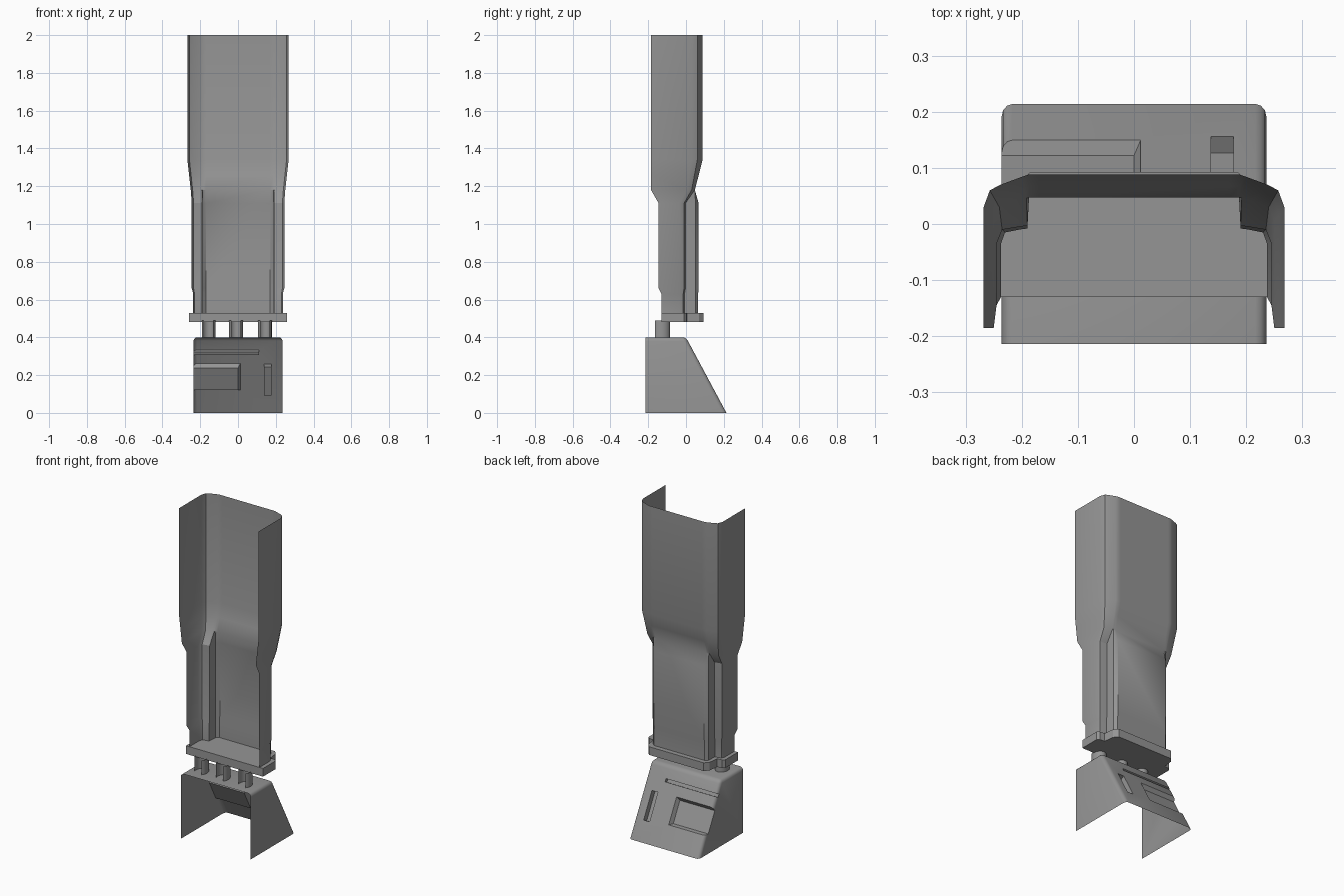
import bpy, bmesh, math
from mathutils import Vector

if "Cube" in bpy.data.objects:
    bpy.data.objects.remove(bpy.data.objects["Cube"], do_unlink=True)

grey = bpy.data.materials.new("plain grey")
grey.use_nodes = True
grey.diffuse_color = (0.3, 0.3, 0.3, 1)
grey.node_tree.nodes["Principled BSDF"].inputs["Base Color"].default_value = (0.3, 0.3, 0.3, 1)


def add_object(name, bm):
    mesh = bpy.data.meshes.new(name)
    bm.to_mesh(mesh)
    bm.free()
    mesh.materials.append(grey)
    obj = bpy.data.objects.new(name, mesh)
    bpy.context.collection.objects.link(obj)
    return obj


def smooth(obj, angle):
    bpy.ops.object.select_all(action='DESELECT')
    obj.select_set(True)
    bpy.context.view_layer.objects.active = obj
    bpy.ops.object.shade_smooth_by_angle(angle=math.radians(angle))


def loft(rings, closed=False):
    """Skin a stack of point rings that all have the same count."""
    bm = bmesh.new()
    rows = [[bm.verts.new(p) for p in ring] for ring in rings]
    count = len(rows[0])
    for a, b in zip(rows, rows[1:]):
        for i in range(count if closed else count - 1):
            j = (i + 1) % count
            bm.faces.new((a[i], a[j], b[j], b[i]))
    return bm, rows


def mirrored(half, z):
    return [(x, y, z) for x, y in half] + [(-x, y, z) for x, y in reversed(half)]


# Open-fronted shell: wide top, shoulder, then narrow body with a raised back panel
wide = [(.268, -.185), (.268, .03), (.257, .06), (.238, .07), (.2, .084), (.188, .088), (.17, .088)]
neck = [(.25, -.185), (.25, .005), (.24, .03), (.21, .042), (.192, .046), (.187, .047), (.17, .047)]
body = [(.245, -.145), (.245, -.035), (.235, -.01), (.205, -.005), (.19, -.003), (.187, .05), (.17, .067)]
base = [(.237, -.13), (.237, -.035), (.23, -.015), (.205, -.01), (.19, -.008), (.187, .05), (.17, .064)]
mid = [((a + c) / 2, (b + d) / 2) for (a, b), (c, d) in zip(wide, neck)]
levels = [(2, wide), (1.34, wide), (1.26, mid), (1.18, neck), (1.11, body),
          (.66, body), (.63, base), (.53, base)]
bm, _ = loft([mirrored(p, z) for z, p in levels])
bmesh.ops.recalc_face_normals(bm, faces=bm.faces)
smooth(add_object("shell", bm), 32)

# Stepped collar under the shell
outline = [(.26, -.13), (.26, -.01), (.247, .003), (.215, .006), (.207, .068), (.185, .093)]
bm, rows = loft([mirrored(outline, z) for z in (.48, .53)], closed=True)
bm.faces.new(rows[0])
bm.faces.new(rows[1])
bmesh.ops.recalc_face_normals(bm, faces=bm.faces)
add_object("collar", bm)

# Three pins: thin round sleeves split open at the front
for name, cx in (("right_pin", -.155), ("middle_pin", -.01), ("left_pin", .142)):
    arc = [math.radians(-50 + 280 * i / 20) for i in range(21)]
    bm, _ = loft([[(cx + .037 * math.cos(a), -.13 + .046 * math.sin(a), z) for a in arc]
                  for z in (.4, .488)])
    smooth(add_object(name, bm), 40)

# Foot: wedge block with rounded upper and back corners
HALF, BACK, TOP = .236, .214, .4
side = [(-.214, 0), (BACK, 0), (0, TOP), (-.214, TOP)]
bm, rows = loft([[(x, y, z) for y, z in side] for x in (-HALF, HALF)], closed=True)
bm.faces.new(rows[0])
bm.faces.new(rows[1])
bmesh.ops.recalc_face_normals(bm, faces=bm.faces)
bm.edges.ensure_lookup_table()
rim = [e for e in bm.edges
       if abs(e.verts[0].co.x - e.verts[1].co.x) < .01
       and max(v.co.z for v in e.verts) > .1
       and max(v.co.y for v in e.verts) > -.1]
rim += [e for e in bm.edges if all(abs(v.co.y) < .01 for v in e.verts)]
bmesh.ops.bevel(bm, geom=list(set(rim)), offset=.02, segments=3, profile=.5, affect='EDGES')
foot = add_object("foot", bm)

# Pockets sunk into the sloping back
normal = Vector((0, TOP, BACK)).normalized()


def cut_pocket(name, x0, x1, z0, z1, depth, taper=0):
    rings = []
    for offset, t in ((.02, 0), (0, 0), (-depth, taper)):
        ring = []
        for x, z in ((x0, z0 + t), (x1 - t, z0 + t), (x1 - t, z1 - t), (x0, z1 - t)):
            ring.append(Vector((x, BACK * (1 - z / TOP), z)) + normal * offset)
        rings.append(ring)
    cbm, crows = loft(rings, closed=True)
    cbm.faces.new(crows[0])
    cbm.faces.new(crows[-1])
    bmesh.ops.recalc_face_normals(cbm, faces=cbm.faces)
    cutter = add_object(name, cbm)
    cutter.hide_render = True
    mod = foot.modifiers.new(name, 'BOOLEAN')
    mod.operation = 'DIFFERENCE'
    mod.solver = 'EXACT'
    mod.object = cutter
    return cutter


cutters = [cut_pocket("panel_cutter", -.3, .012, .12, .262, .024, .012),
           cut_pocket("upright_slot_cutter", .137, .177, .108, .258, .034),
           cut_pocket("long_slot_cutter", -.3, .11, .317, .333, .02)]
bpy.context.view_layer.update()
cut_mesh = bpy.data.meshes.new_from_object(foot.evaluated_get(bpy.context.evaluated_depsgraph_get()))
foot.modifiers.clear()
foot.data = cut_mesh
for cutter in cutters:
    bpy.data.objects.remove(cutter, do_unlink=True)

# Hollow the foot by opening its front and underside
bm = bmesh.new()
bm.from_mesh(cut_mesh)
bm.normal_update()
openings = [f for f in bm.faces
            if all(v.co.z < .001 for v in f.verts) or all(v.co.y < -.213 for v in f.verts)]
bmesh.ops.delete(bm, geom=openings, context='FACES')
bm.to_mesh(cut_mesh)
bm.free()
smooth(foot, 30)
